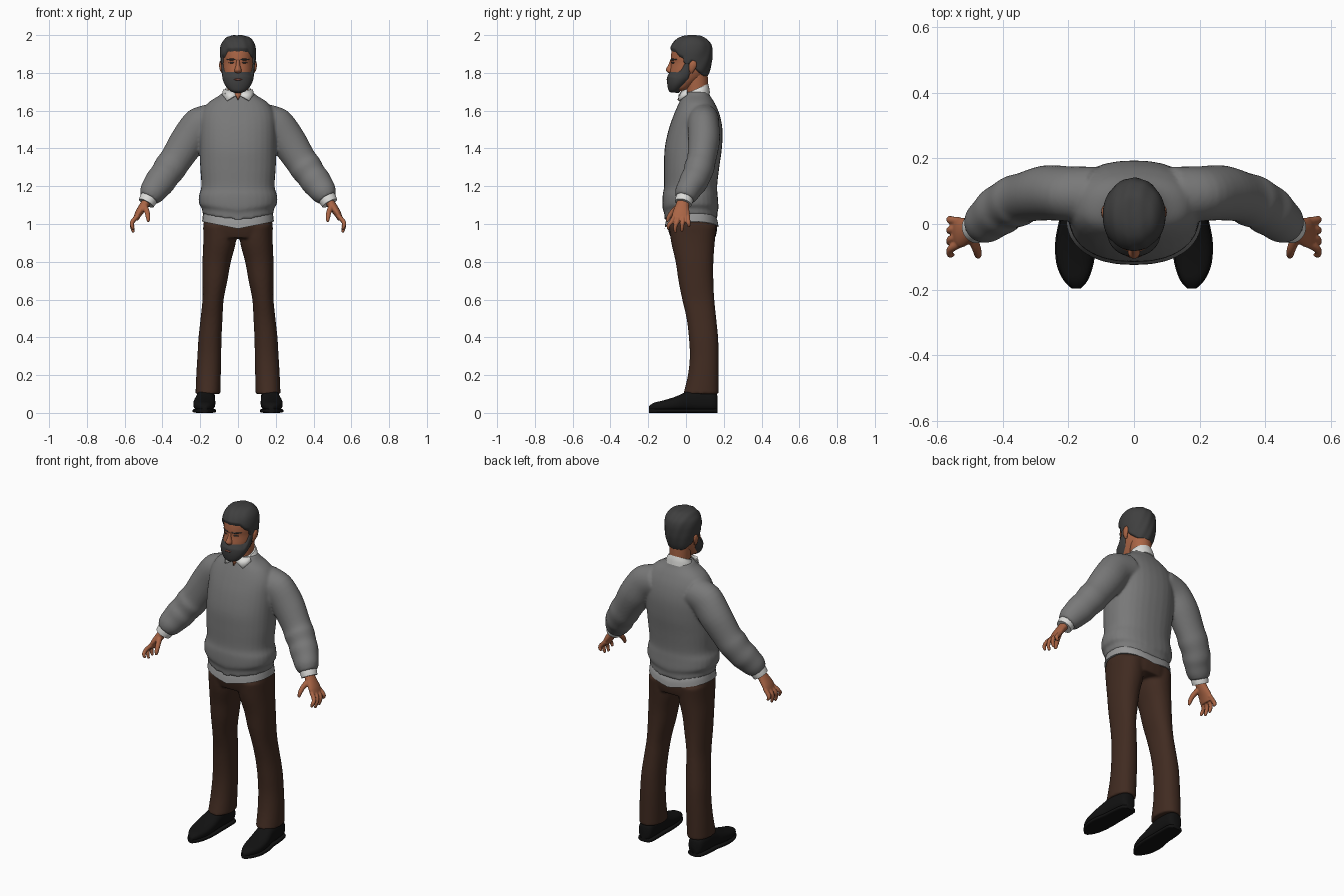
import bpy, bmesh
from math import sin, cos, pi, sqrt, copysign
from mathutils import Vector

if "Cube" in bpy.data.objects:
    bpy.data.objects.remove(bpy.data.objects["Cube"])


def material(name, r, g, b):
    m = bpy.data.materials.new(name)
    m.use_nodes = True
    m.diffuse_color = (r, g, b, 1)
    node = m.node_tree.nodes["Principled BSDF"]
    node.inputs["Base Color"].default_value = (r, g, b, 1)
    node.inputs["Roughness"].default_value = 0.8
    return m


SKIN = material("skin", .40, .13, .06)
HAIR = material("charcoal hair", .05, .05, .05)
WOOL = material("grey wool", .19, .19, .19)
HEM = material("pale grey cotton", .32, .32, .32)
SHIRT = material("white cotton", .72, .72, .70)
CLOTH = material("brown cloth", .052, .024, .015)
LEATHER = material("black leather", .006, .006, .006)
LIPS = material("lips", .20, .06, .04)


def spline(a, b, c, d, t):
    return (b * 2 + (c - a) * t + (a * 2 - b * 5 + c * 4 - d) * t * t
            + (b * 3 - a - c * 3 + d) * t ** 3) * .5


def loft(bm, sections, power=2, steps=4, segs=32):
    """Skin smooth closed sections, each a centre and two half axes."""
    last = len(sections) - 1
    rings = []
    for k in range(last * steps + 1):
        i, t = min(k // steps, last - 1), k / steps
        t -= i
        near = [sections[max(0, min(last, j))] for j in range(i - 1, i + 3)]
        c, a, b = (spline(*[s[n] for s in near], t) for n in range(3))
        ring = []
        for j in range(segs):
            u, v = cos(2 * pi * j / segs), sin(2 * pi * j / segs)
            u, v = (copysign(abs(w) ** (2 / power), w) for w in (u, v))
            ring.append(bm.verts.new(c + a * u + b * v))
        rings.append(ring)
    for low, high in zip(rings, rings[1:]):
        for j in range(segs):
            n = (j + 1) % segs
            bm.faces.new((low[j], low[n], high[n], high[j]))
    bm.faces.new(rings[0])
    bm.faces.new(rings[-1])


def stack(bm, rows, side=1, **kw):
    """Rows of height, centre x, half width, front y, back y."""
    loft(bm, [(Vector((side * x, (f + b) / 2, z)), Vector((w, 0, 0)),
               Vector((0, (b - f) / 2, 0))) for z, x, w, f, b in rows], **kw)


def limb(bm, points, side=1, ripple=0, **kw):
    """Points of x, y, z, radius along y, radius across."""
    spots = [Vector((side * p[0], p[1], p[2])) for p in points]
    sections = []
    for i, p in enumerate(points):
        way = (spots[min(i + 1, len(spots) - 1)] - spots[max(i - 1, 0)]).normalized()
        a = Vector((0, 1, 0))
        a = (a - way * a.dot(way)).normalized()
        s = 1 + ripple * (-1) ** i
        sections.append((spots[i], a * p[3] * s, way.cross(a) * p[4] * s))
    loft(bm, sections, **kw)


def build(name, mat, bm, voxel=0, relax=0, thick=0):
    bmesh.ops.recalc_face_normals(bm, faces=bm.faces)
    mesh = bpy.data.meshes.new(name)
    bm.to_mesh(mesh)
    bm.free()
    mesh.materials.append(mat)
    ob = bpy.data.objects.new(name, mesh)
    bpy.context.collection.objects.link(ob)
    bpy.ops.object.select_all(action="DESELECT")
    ob.select_set(True)
    bpy.context.view_layer.objects.active = ob
    bpy.ops.object.shade_smooth_by_angle(angle=.9)
    if voxel:
        m = ob.modifiers.new("Blend", "REMESH")
        m.mode, m.voxel_size, m.use_smooth_shade = "VOXEL", voxel, True
    if relax:
        m = ob.modifiers.new("Relax", "SMOOTH")
        m.factor, m.iterations = .5, relax
    if thick:
        m = ob.modifiers.new("Thickness", "SOLIDIFY")
        m.thickness, m.offset = thick, 0
    return ob


def line(pairs, x):
    """Piecewise straight line through pairs."""
    for (a, p), (b, q) in zip(pairs, pairs[1:]):
        if x <= b:
            return p + (q - p) * max(0, (x - a) / (b - a))
    return pairs[-1][1]


def dip(bm):
    """Let a hem sag at the middle of the front and back."""
    for v in bm.verts:
        if v.co.z < 1.16:
            v.co.z -= .04 * max(0, 1 - abs(v.co.x) / .2) * min(1, (1.16 - v.co.z) * 10)


def swell(bm, rule):
    """Push points out from, or sink them into, the head."""
    for v in bm.verts:
        v.co += (v.co - Vector((0, .03, 1.87))).normalized() * rule(v.co)


# Trousers: hips and two legs blended together
bm = bmesh.new()
stack(bm, [(1.07, 0, .172, -.10, .155), (1, 0, .183, -.10, .165),
           (.96, 0, .184, -.092, .163), (.925, 0, .18, -.08, .155)], power=2.4)
LEG = [(.99, .095, .088, -.09, .16), (.9, .098, .086, -.078, .152),
       (.8, .113, .075, -.055, .145), (.7, .122, .066, -.04, .145),
       (.6, .132, .056, -.02, .15), (.5, .14, .058, .003, .16),
       (.4, .148, .061, .015, .17), (.3, .152, .063, .02, .173),
       (.2, .156, .065, .01, .173), (.1, .159, .066, -.014, .173)]
for s in (1, -1):
    stack(bm, LEG, s, power=2.2)
build("trousers", CLOTH, bm, .008, 4)

# Shoes with soles, lofted from heel to toe
SHOE = [(.167, .166, .02, .015, .09), (.15, .166, .042, .01, .11), (.08, .17, .049, .008, .13),
        (.02, .172, .051, .01, .12), (-.05, .178, .058, .01, .088), (-.12, .18, .053, .01, .066),
        (-.17, .178, .034, .012, .054), (-.197, .176, .01, .015, .035)]
for s, label in ((1, "left"), (-1, "right")):
    for part, wide, sole in (("shoe", 0, False), ("sole", .004, True)):
        bm = bmesh.new()
        rows = []
        for y, x, w, low, high in SHOE:
            if sole:
                low, high = 0, .022
            rows.append((Vector((s * x, y, (low + high) / 2)), Vector((w + wide, 0, 0)),
                         Vector((0, 0, (high - low) / 2))))
        loft(bm, rows, power=4 if sole else 2.5)
        build(f"{label}_{part}", LEATHER, bm)

# Shirt tail below the sweater
bm = bmesh.new()
stack(bm, [(1.015, 0, .19, -.113, .173), (1.05, 0, .186, -.108, .168),
           (1.08, 0, .18, -.1, .155)], power=2.4)
dip(bm)
build("shirt_tail", HEM, bm)

# Sweater: body with a gathered waistband, and sleeves
bm = bmesh.new()
stack(bm, [(1.055, 0, .188, -.113, .168), (1.085, 0, .192, -.115, .166),
           (1.105, 0, .206, -.124, .172), (1.15, 0, .207, -.124, .168),
           (1.2, 0, .194, -.116, .165), (1.3, 0, .2, -.116, .176),
           (1.4, 0, .202, -.113, .19), (1.5, 0, .202, -.092, .193),
           (1.58, 0, .195, -.064, .178), (1.64, 0, .16, -.038, .152),
           (1.68, 0, .1, -.018, .127), (1.70, 0, .078, -.005, .118)], power=2.3)
dip(bm)
ARM = [(.12, .088, 1.55, .085, .09), (.2, .092, 1.52, .086, .102), (.265, .095, 1.44, .082, .092),
       (.33, .082, 1.34, .078, .087), (.36, .07, 1.298, .078, .084), (.388, .057, 1.258, .077, .082),
       (.412, .04, 1.225, .074, .079), (.434, .022, 1.195, .07, .077),
       (.457, .003, 1.162, .062, .066), (.473, -.007, 1.135, .053, .054)]
for s in (1, -1):
    limb(bm, ARM, s, ripple=.025)
build("sweater", WOOL, bm, .008, 4)

# Cuffs and hands
for s, label in ((1, "left"), (-1, "right")):
    bm = bmesh.new()
    limb(bm, [(.46, 0, 1.16, .047, .047), (.475, -.009, 1.13, .047, .047),
              (.486, -.015, 1.11, .045, .044)], s)
    build(f"{label}_cuff", SHIRT, bm)
    bm = bmesh.new()
    limb(bm, [(.472, -.012, 1.135, .03, .024), (.5, -.02, 1.095, .036, .023),
              (.527, -.026, 1.055, .046, .019), (.543, -.026, 1.022, .043, .014)], s)
    for i, tip in enumerate((.972, .955, .96, .985)):
        root, end = -.06 + .023 * i, -.093 + .036 * i
        limb(bm, [(.53, root, 1.045, .012, .012), (.559, (root + end) / 2, 1.012, .012, .012),
                  (.561, end, (1.012 + tip) / 2, .0105, .0105), (.553, end, tip, .007, .007)],
             s, segs=12)
    limb(bm, [(.495, -.035, 1.095, .018, .016), (.481, -.073, 1.062, .014, .014),
              (.476, -.092, 1.035, .012, .012), (.475, -.1, 1.012, .007, .007)], s, segs=12)
    build(f"{label}_hand", SKIN, bm, .004, 2)

# Neck, collar and open shirt front
bm = bmesh.new()
stack(bm, [(1.62, 0, .055, 0, .11), (1.7, 0, .055, 0, .115), (1.8, 0, .06, -.01, .115)])
build("neck", SKIN, bm)
bm = bmesh.new()
stack(bm, [(1.66, 0, .084, -.018, .127), (1.69, 0, .077, -.01, .123), (1.715, 0, .065, 0, .117)])
for v in bm.verts:
    v.co.z += (v.co.y - .055) * .45
build("collar", SHIRT, bm)
bm = bmesh.new()
for s in (1, -1):
    bm.faces.new([bm.verts.new((s * x, y, z)) for x, y, z in (
        (.012, -.037, 1.68), (.02, -.022, 1.702), (.076, .004, 1.712),
        (.084, .005, 1.685), (.058, -.038, 1.652))])
build("collar_flaps", SHIRT, bm, thick=.008)
bm = bmesh.new()
bm.faces.new([bm.verts.new(p) for p in ((0, -.042, 1.655), (.022, -.024, 1.70), (-.022, -.024, 1.70))])
build("open_neckline", SKIN, bm, thick=.008)

# Head
HEAD = [(1.705, 0, .03, -.06, 0), (1.72, 0, .05, -.075, .02), (1.75, 0, .064, -.083, .06),
        (1.78, 0, .073, -.088, .098), (1.81, 0, .08, -.085, .115), (1.85, 0, .082, -.079, .125),
        (1.88, 0, .084, -.08, .129), (1.92, 0, .085, -.075, .13), (1.95, 0, .079, -.062, .122),
        (1.973, 0, .062, -.04, .10), (1.985, 0, .04, -.012, .077), (1.989, 0, .006, .02, .04)]
bm = bmesh.new()
stack(bm, HEAD, steps=6, segs=48)
build("head", SKIN, bm)

# Hair rises out of the scalp above the hairline
HAIRLINE = [(-.08, 1.915), (-.055, 1.912), (-.035, 1.885), (-.012, 1.875), (-.008, 1.84),
            (.02, 1.84), (.03, 1.86), (.05, 1.82), (.09, 1.78), (.15, 1.77)]
bm = bmesh.new()
stack(bm, HEAD, steps=10, segs=96)
swell(bm, lambda p: max(-.012, min(.011, (p.z - line(HAIRLINE, p.y)) * .8))
      + .001 * sin(p.x * 160 + p.z * 50))
build("hair", HAIR, bm)

# Beard and moustache rise out of the jaw
CHEEK = [(-.1, 1.797), (-.05, 1.79), (-.03, 1.805), (0, 1.86), (.02, 1.9)]
bm = bmesh.new()
stack(bm, [(1.702, 0, .018, -.075, -.035), (1.713, 0, .042, -.087, -.025),
           (1.74, 0, .064, -.093, .005), (1.77, 0, .076, -.094, .04), (1.8, 0, .079, -.09, .08),
           (1.83, 0, .081, -.082, .12), (1.86, 0, .083, -.079, .126), (1.9, 0, .084, -.078, .13)],
      steps=10, segs=96)
swell(bm, lambda p: max(-.012, min(.008, (line(CHEEK, p.y) - p.z) * .8, (.022 - p.y) * .8)))
build("beard", HAIR, bm)
bm = bmesh.new()
limb(bm, [(x, -.099 + x * x * 8, 1.765, .004, h) for x, h in
          ((-.022, .001), (-.01, .005), (.01, .005), (.022, .001))], segs=12)
build("mouth", LIPS, bm)

# Nose, ears, eyes and brows
bm = bmesh.new()
stack(bm, [(1.868, 0, .009, -.083, -.06), (1.84, 0, .011, -.095, -.06),
           (1.818, 0, .018, -.106, -.06), (1.806, 0, .018, -.101, -.06),
           (1.798, 0, .01, -.09, -.06)])
build("nose", SKIN, bm)


def face_y(x):
    return .0235 - .1025 * sqrt(1 - (x / .082) ** 2)


for s, label in ((1, "left"), (-1, "right")):
    bm = bmesh.new()
    limb(bm, [(.079, .028, 1.798, .006, .005), (.086, .03, 1.815, .014, .009),
              (.09, .036, 1.84, .02, .01), (.09, .04, 1.858, .014, .007),
              (.086, .04, 1.866, .004, .003)], s)
    build(f"{label}_ear", SKIN, bm)
    for part, height, spread in (("brow", 1.871, ((.012, .003), (.03, .005), (.046, .004), (.06, .001))),
                                 ("eye", 1.854, ((.022, .001), (.03, .004), (.038, .004), (.047, .001)))):
        bm = bmesh.new()
        limb(bm, [(x, face_y(x), height, .004, h) for x, h in spread], s, segs=12)
        build(f"{label}_{part}", HAIR, bm)
